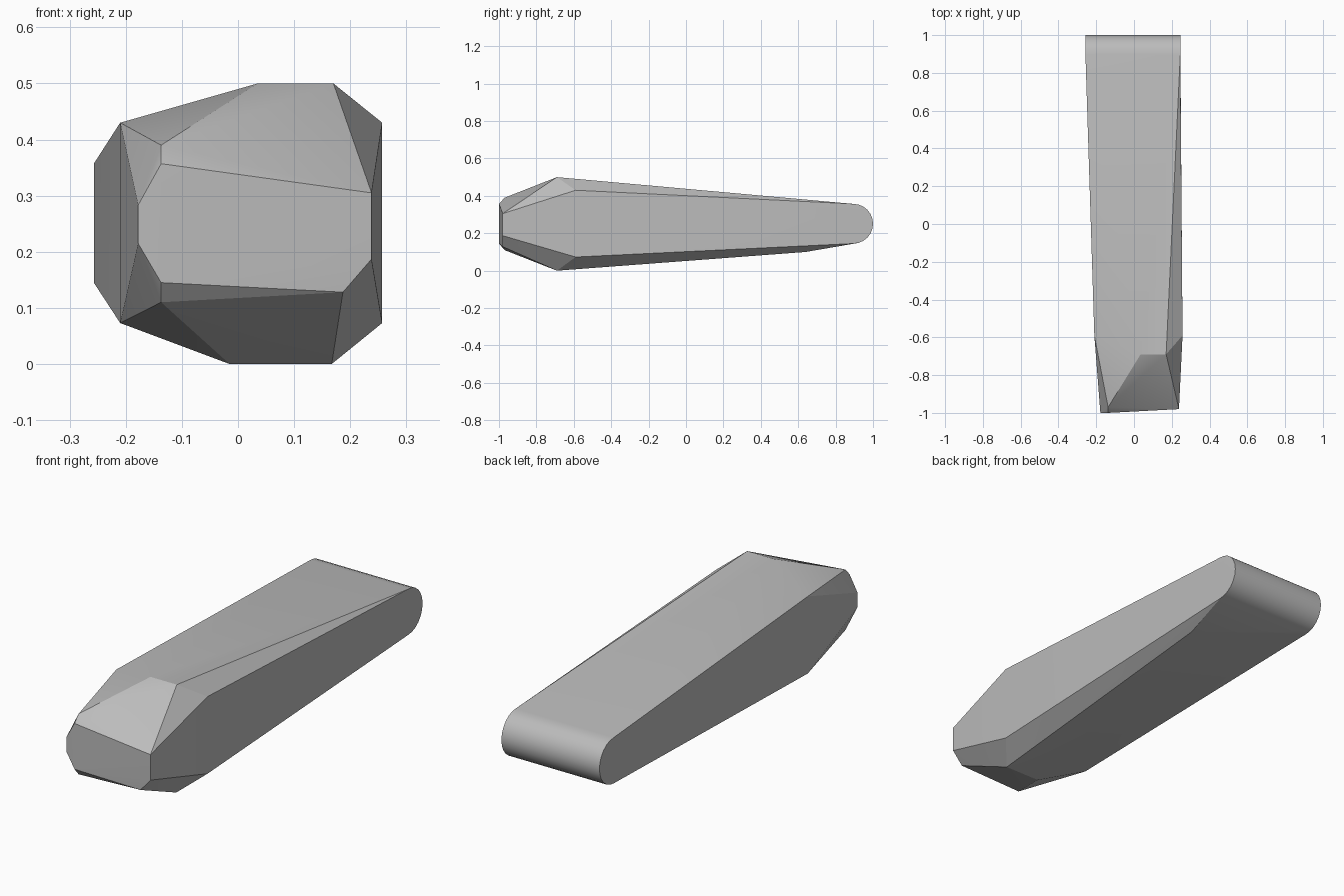
import bpy, bmesh, math

default_cube = bpy.data.objects.get("Cube")
if default_cube:
    bpy.data.objects.remove(default_cube, do_unlink=True)


def flat_material(name, level):
    material = bpy.data.materials.new(name)
    material.use_nodes = True
    colour = (level, level, level, 1.0)
    material.diffuse_color = colour
    shader = next(n for n in material.node_tree.nodes if n.type == 'BSDF_PRINCIPLED')
    shader.inputs["Base Color"].default_value = colour
    return material


def hull_object(name, points, material):
    """Wrap a faceted convex skin around a set of corner points."""
    bm = bmesh.new()
    for point in points:
        bm.verts.new(point)
    result = bmesh.ops.convex_hull(bm, input=bm.verts)
    loose = {g for g in result["geom_interior"] + result["geom_unused"]
             if isinstance(g, bmesh.types.BMVert)}
    bmesh.ops.delete(bm, geom=list(loose), context='VERTS')
    bmesh.ops.dissolve_limit(bm, angle_limit=math.radians(0.5),
                             verts=bm.verts, edges=bm.edges)
    bmesh.ops.recalc_face_normals(bm, faces=bm.faces)
    mesh = bpy.data.meshes.new(name)
    bm.to_mesh(mesh)
    bm.free()
    mesh.materials.append(material)
    obj = bpy.data.objects.new(name, mesh)
    bpy.context.collection.objects.link(obj)
    bpy.ops.object.select_all(action='DESELECT')
    obj.select_set(True)
    bpy.context.view_layer.objects.active = obj
    bpy.ops.object.shade_smooth_by_angle(angle=math.radians(20))
    return obj


# Blunt front facet
front_face = [(x, -1.0, z) for x, z in
              ((-0.178, 0.283), (-0.178, 0.215), (-0.137, 0.357), (-0.137, 0.145))]
front_face += [(x, -0.98, z) for x, z in
               ((0.238, 0.305), (0.238, 0.187), (0.187, 0.128))]
front_chamfer = [(-0.137, -0.97, z) for z in (0.39, 0.11)]

# Widest section: side corners, then top and bottom ridges
shoulders = [(x, -0.59, z) for x in (-0.21, 0.257) for z in (0.43, 0.073)]
ridges = [(x, -0.69, 0.5) for x in (0.035, 0.17)]
ridges += [(x, -0.69, 0.0) for x in (-0.015, 0.167)]
underside_corner = [(0.2, 0.64, 0.1)]

# Rounded back end
STEPS = 12
rounded_end = []
for i in range(STEPS + 1):
    angle = math.pi * (i / STEPS - 0.5)
    y = 0.895 + 0.105 * math.cos(angle)
    z = 0.251 + 0.106 * math.sin(angle)
    rounded_end += [(-0.257, y, z), (0.245, y, z)]

grey = flat_material("plain grey", 0.5)
hull_object("faceted_bar",
            front_face + front_chamfer + shoulders + ridges
            + underside_corner + rounded_end, grey)
